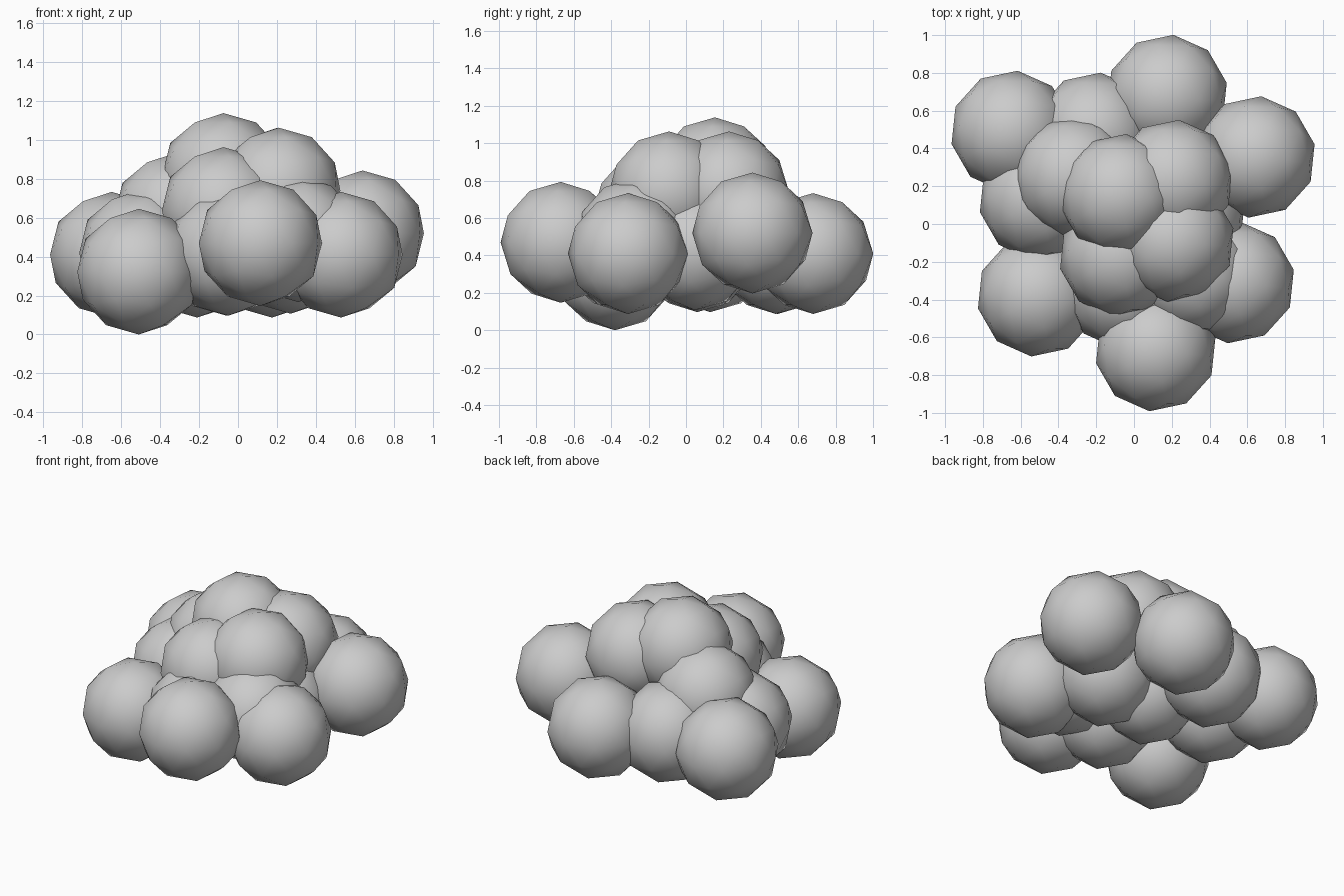
import bpy, math

RADIUS = 0.323

# Puff centres, grouped by height layer
layers = {
    "lower_puff": [
        (-0.65, 0.49, 0.41), (-0.21, 0.48, 0.41), (0.175, 0.68, 0.41), (0.64, 0.355, 0.52),
        (-0.50, 0.13, 0.42), (-0.06, 0.06, 0.42), (0.27, 0.05, 0.43),
        (-0.51, -0.38, 0.323), (-0.05, -0.34, 0.42), (0.31, -0.27, 0.49),
        (0.53, -0.31, 0.41), (0.115, -0.67, 0.47)],
    "upper_puff": [
        (-0.32, 0.25, 0.61), (-0.075, 0.155, 0.815), (0.205, 0.23, 0.74),
        (0.21, -0.09, 0.74), (-0.075, -0.17, 0.64)],
}


def add_puff(name, centre):
    # Low-poly round puff with smooth shading
    bpy.ops.mesh.primitive_ico_sphere_add(
        subdivisions=2, radius=RADIUS, location=centre,
        rotation=(0, 0, math.radians(-6)))
    puff = bpy.context.object
    puff.name = name
    bpy.ops.object.shade_smooth()


for layer, centres in layers.items():
    for i, centre in enumerate(centres, 1):
        add_puff(f"{layer}_{i}", centre)
